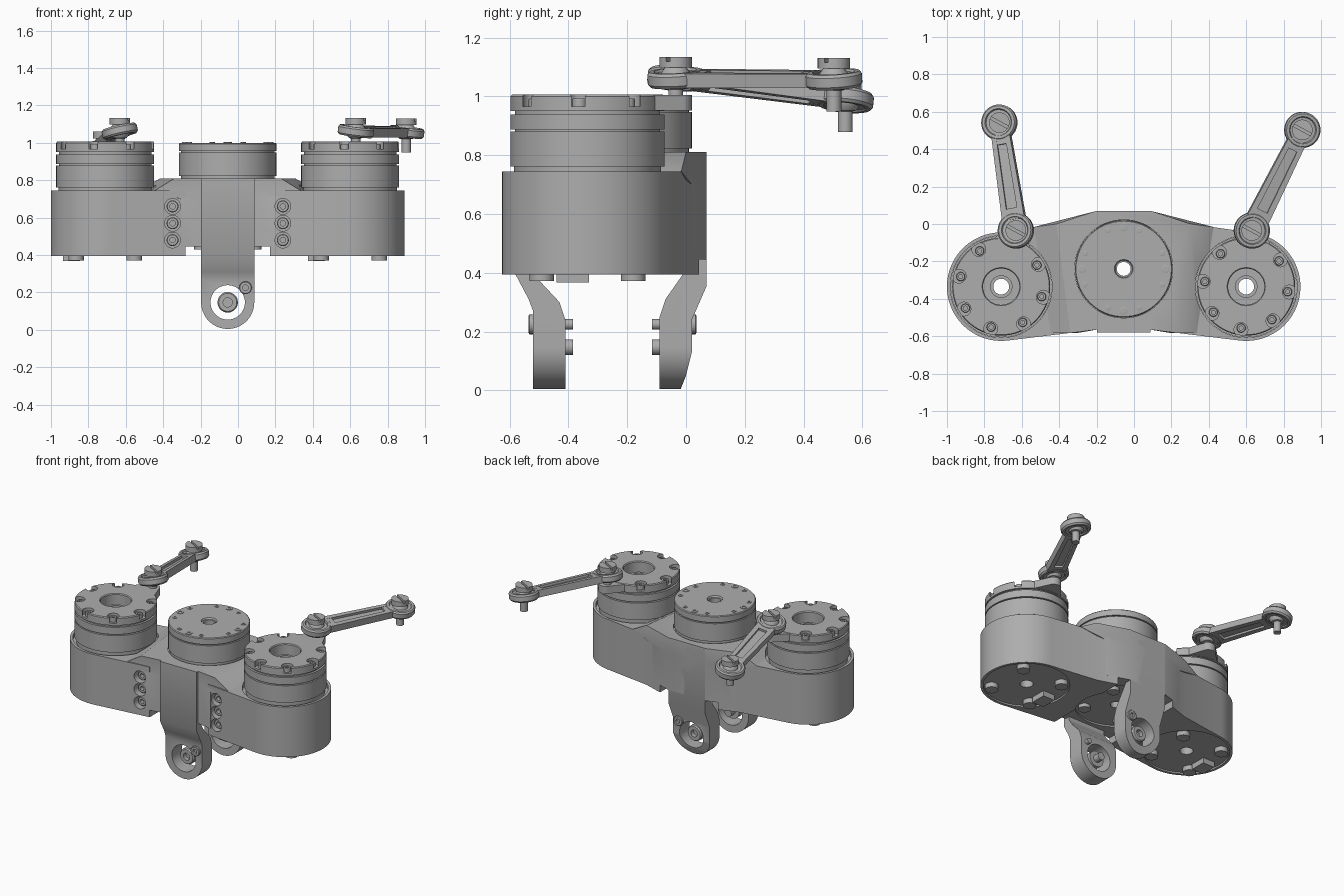
import bpy, bmesh
from math import cos, sin, pi, radians
from mathutils import Vector, Matrix

cube = bpy.data.objects.get("Cube")
if cube:
    bpy.data.objects.remove(cube, do_unlink=True)

grey = bpy.data.materials.new("machined_grey")
grey.use_nodes = True
GREY = (0.42, 0.42, 0.42, 1)
grey.diffuse_color = GREY
for node in grey.node_tree.nodes:
    if node.type == 'BSDF_PRINCIPLED':
        node.inputs["Base Color"].default_value = GREY

CX = -0.055            # symmetry plane of the housing
POD, POD_Y, POD_R = 0.655, -0.335, 0.29
MID_Y = -0.24
AXIS_Y = Matrix.Rotation(radians(90), 4, 'X')    # local +z becomes -y
AXIS_BACK = Matrix.Rotation(radians(-90), 4, 'X')  # local +z becomes +y


def make(name, bm, matrix=None):
    bmesh.ops.recalc_face_normals(bm, faces=bm.faces)
    mesh = bpy.data.meshes.new(name)
    bm.to_mesh(mesh)
    bm.free()
    mesh.materials.append(grey)
    ob = bpy.data.objects.new(name, mesh)
    bpy.context.collection.objects.link(ob)
    if matrix is not None:
        ob.matrix_world = matrix
    return ob


def at(x, y, z, rot=None):
    m = Matrix.Translation((x, y, z))
    return m @ rot if rot is not None else m


def loft(name, rings, matrix=None):
    """Closed skin through rings of equal length, capped at both ends."""
    bm = bmesh.new()
    vs = [[bm.verts.new(p) for p in ring] for ring in rings]
    n = len(vs[0])
    for a, b in zip(vs, vs[1:]):
        for i in range(n):
            bm.faces.new((a[i], a[(i + 1) % n], b[(i + 1) % n], b[i]))
    bm.faces.new(vs[0])
    bm.faces.new(vs[-1])
    return make(name, bm, matrix)


def plate(name, outline, z0, z1, matrix=None):
    return loft(name, [[(x, y, z) for x, y in outline] for z in (z0, z1)], matrix)


def lathe(name, profile, matrix, seg=64):
    """Closed (radius, z) profile turned about z."""
    bm = bmesh.new()
    rows = [[bm.verts.new((r * cos(2 * pi * k / seg), r * sin(2 * pi * k / seg), z))
             for r, z in profile] for k in range(seg)]
    n = len(profile)
    for k in range(seg):
        a, b = rows[k], rows[(k + 1) % seg]
        for i in range(n):
            j = (i + 1) % n
            bm.faces.new((a[i], a[j], b[j], b[i]))
    return make(name, bm, matrix)


def arc(cx, cy, r, a0, a1, n=24):
    return [(cx + r * cos(radians(a0 + (a1 - a0) * i / n)),
             cy + r * sin(radians(a0 + (a1 - a0) * i / n))) for i in range(n + 1)]


def cyl(name, r, z0, z1, matrix, seg=32):
    return plate(name, arc(0, 0, r, 0, 360 - 360 / seg, seg - 1), z0, z1, matrix)


def box(name, sx, sy, sz, matrix):
    return plate(name, [(-sx / 2, -sy / 2), (sx / 2, -sy / 2), (sx / 2, sy / 2), (-sx / 2, sy / 2)],
                 -sz / 2, sz / 2, matrix)


def boolean(ob, cutter, op='DIFFERENCE'):
    mod = ob.modifiers.new("cut", 'BOOLEAN')
    mod.operation, mod.object, mod.solver = op, cutter, 'EXACT'
    bpy.context.view_layer.objects.active = ob
    bpy.ops.object.modifier_apply(modifier=mod.name)
    bpy.data.objects.remove(cutter, do_unlink=True)


def bolt(name, r, h, matrix):
    """Cap screw with an open socket."""
    lathe(name, [(r * .45, 0), (r, 0), (r, h * .85), (r * .88, h), (r * .45, h)], matrix, 20)


def bores(ob):
    """Motor seats and screw pockets through a housing part."""
    for s in (-1, 1):
        boolean(ob, cyl("bore", .272, .3, 1.1, at(CX + s * POD, POD_Y, 0), 64))
        for z in (.48, .57, .66):
            boolean(ob, cyl("pocket", .042, -.09, .1, at(CX + s * .295, -.6, z, AXIS_Y)))
    boolean(ob, cyl("bore", .262, .3, 1.1, at(CX, MID_Y, 0), 64))


# Raised central housing with ramps down to the side pods
def mid_ring(z, back, front, back_y):
    pts = [(-back, back_y), (-.145, .07), (.145, .07), (back, back_y), (front, -.583),
           (.145, -.565), (-.145, -.565), (-front, -.583)]
    return [(CX + x, y, z) for x, y in pts]


mid = loft("center_housing", [mid_ring(.445, .3, .25, .02), mid_ring(.70, .3, .25, .02),
                              mid_ring(.745, .48, .39, -.016), mid_ring(.81, .36, .285, .0)])
bores(mid)

# Side pods
for s, side in ((-1, "right"), (1, "left")):
    px = CX + s * POD
    outline = [(.225, .044), (.36, 0)] + arc(POD, POD_Y, POD_R, 82, -97, 40) + [(.225, -.575)]
    pod = plate(side + "_pod", [(CX + s * x, y) for x, y in outline], .395, .745)
    bores(pod)
    for z in (.48, .57, .66):
        bolt(side + "_pod_screw", .032, .03, at(CX + s * .295, -.53, z, AXIS_Y))

    # Motor drum with grooves
    lathe(side + "_motor", [(.042, .405), (.271, .405), (.271, .72), (.25, .72), (.25, .762),
          (.262, .762), (.262, .88), (.247, .88), (.247, .888), (.262, .888), (.262, .938),
          (.247, .938), (.247, .952), (.097, .952), (.097, .92), (.06, .92), (.06, .95),
          (.042, .95)], at(px, POD_Y, 0))

    # Notched output flange with its crank lug
    turn = 31 if s < 0 else 38
    flange = lathe(side + "_flange", [(.097, .951), (.262, .951), (.262, 1.0), (.257, 1.006),
                   (.102, 1.006), (.097, 1.0)], at(px, POD_Y, 0))
    for k in range(8):
        if k == 1:
            continue
        a = radians(turn + 45 * k)
        boolean(flange, cyl("notch", .037, .966, 1.1,
                            at(px + .232 * cos(a), POD_Y + .232 * sin(a), 0), 20))
        bolt(side + "_flange_screw", .024, .028,
             at(px + .223 * cos(a), POD_Y + .223 * sin(a), .965))
    lug = [(.2, -.125)] + arc(.31, 0, .047, -65, 65, 14) + [(.2, .125)]
    plate(side + "_crank_lug", lug, .952, 1.004,
          at(px, POD_Y, 0, Matrix.Rotation(radians(turn + 45), 4, 'Z')))

    # Underside screws and cable socket
    for k in range(4):
        a = radians(45 + 90 * k)
        cyl(side + "_base_screw", .042, .372, .41,
            at(px + .22 * cos(a), POD_Y + .22 * sin(a), 0), 20)
    box(side + "_cable_socket", .09, .11, .045, at(px - .18, POD_Y - .05, .39))

# Central motor
lathe("center_motor", [(.037, .455), (.261, .455), (.261, .79), (.25, .79), (.25, .823),
      (.26, .823), (.26, .947), (.25, .947), (.25, .955), (.26, .955), (.26, .995), (.255, 1.0),
      (.05, 1.0), (.045, .99), (.037, .99)], at(CX, MID_Y, 0))
for k in range(4):
    for off, r in ((0, .022), (22, .015), (-22, .015)):
        a = radians(90 * k + off)
        bolt("center_motor_screw", r, .005,
             at(CX + .223 * cos(a), MID_Y + .223 * sin(a), .999))
    a = radians(45 + 90 * k)
    cyl("center_base_screw", .038, .43, .46, at(CX + .2 * cos(a), MID_Y + .2 * sin(a), 0), 20)

# Hanging brackets: side profile trimmed to a round-ended strap
PROFILES = {
    "front": [(-.52, 0), (-.52, .27), (-.535, .31), (-.58, .395), (-.58, .81), (-.53, .81),
              (-.53, .42), (-.5, .375), (-.43, .3), (-.41, .24), (-.41, 0)],
    "back": [(-.02, 0), (0, .05), (.02, .13), (.02, .24), (.07, .355), (.07, .81), (.03, .81),
             (.03, .46), (0, .41), (-.07, .31), (-.09, .25), (-.09, 0)],
}
for name, prof in PROFILES.items():
    bracket = loft(name + "_bracket", [[(x, y, z) for y, z in prof] for x in (CX - .15, CX + .15)])
    strap = arc(CX, .147, .142, 180, 360, 32) + [(CX + .142, .9), (CX - .142, .9)]
    boolean(bracket, loft("strap", [[(x, y, z) for x, z in strap] for y in (-.7, .2)]), 'INTERSECT')
    boolean(bracket, cyl("eye", .092, -.3, .9, at(CX, 0, .147, AXIS_Y), 40))
    rot, y = (AXIS_Y, -.43) if name == "front" else (AXIS_BACK, -.07)
    bolt(name + "_pivot_head", .055, .06, at(CX, y, .147, rot))
    cyl(name + "_pivot_pin", .026, -.045, .03, at(CX, y, .147, rot))
    bolt(name + "_lock_screw", .034, .02, at(CX + .095, y, .225, rot @ at(0, 0, .085)))
    cyl(name + "_lock_pin", .018, -.045, .09, at(CX + .095, y, .225, rot), 20)


# Linkage arms with ball joints at both ends
def arm(side, base, end, roll):
    base, end = Vector(base), Vector(end)
    ax = (end - base).normalized()
    ay = Vector((0, 0, 1)).cross(ax).normalized()
    az = ax.cross(ay)
    m = Matrix((ax, ay, az)).transposed().to_4x4()
    m = Matrix.Translation(base) @ m @ Matrix.Rotation(roll, 4, 'X')
    length = (end - base).length
    for s in (-1, 1):
        plate(side + "_arm_rail", [(.06, s * .03), (.06, s * .062), (length - .06, s * .05),
                                   (length - .06, s * .024)], -.024, .024, m)
    plate(side + "_arm_web", [(.06, -.04), (length - .06, -.03), (length - .06, .03),
                              (.06, .04)], -.008, .008, m)
    for x in (.09, length - .09):
        box(side + "_arm_shoulder", .06, .08, .046, m @ at(x, 0, 0))
    for x, p, drop in ((0, base, .07), (length, end, .11)):
        lathe(side + "_arm_eye", [(.045, -.02), (.068, -.02), (.073, -.026), (.088, -.026),
              (.096, -.016), (.096, .016), (.088, .026), (.073, .026), (.068, .018),
              (.045, .018)], m @ at(x, 0, 0), 40)
        lathe(side + "_joint_ball", [(.02, -.04), (.037, -.036), (.05, -.018), (.053, 0),
              (.05, .018), (.037, .036), (.02, .04)], at(*p), 32)
        head = cyl(side + "_joint_screw", .055, .036, .072, at(*p))
        boolean(head, box("slot", .2, .014, .03, at(p.x, p.y, p.z + .072,
                                                    Matrix.Rotation(-.5, 4, 'Z'))))
        cyl(side + "_joint_pin", .025, -drop, .04, at(*p), 24)


arm("right", (-.632, -.035, 1.062), (-.72, .542, .988), -.2)
arm("left", (.63, -.035, 1.062), (.9, .503, 1.058), .14)

# Smooth round surfaces, keep edges sharp
for ob in bpy.context.scene.objects:
    ob.select_set(ob.type == 'MESH')
bpy.ops.object.shade_smooth_by_angle(angle=radians(30))
